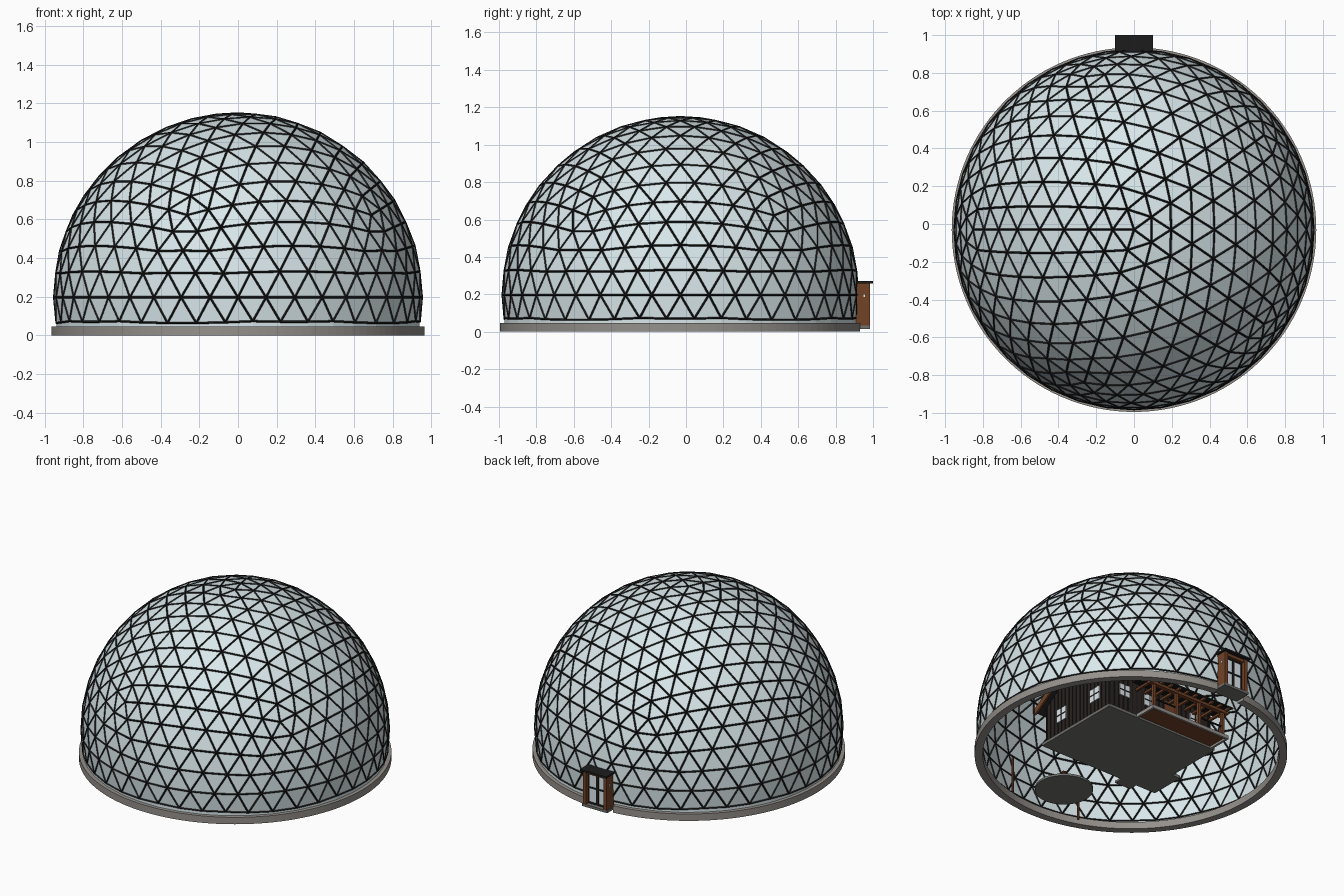
import bpy, bmesh, math
from mathutils import Matrix, Vector

if "Cube" in bpy.data.objects:
    bpy.data.objects.remove(bpy.data.objects["Cube"])

def mat(name, *rgb):
    m = bpy.data.materials.new(name)
    m.diffuse_color = (*rgb, 1)
    m.use_nodes = True
    m.node_tree.nodes["Principled BSDF"].inputs["Base Color"].default_value = m.diffuse_color
    return m

GLASS = mat("pale_glass", .70, .81, .84)
BLACK = mat("black_metal", .012, .012, .012)
STONE = mat("concrete", .30, .28, .26)
SLAB = mat("slab_grey", .16, .16, .155)
WOOD = mat("red_wood", .17, .055, .02)
SIDING = mat("dark_siding", .025, .018, .015)
PANE = mat("window_pane", .75, .82, .86)
FLAME = mat("flame", .8, .25, .03)
CY = -.03

def finish(name, bm, m):
    bmesh.ops.recalc_face_normals(bm, faces=bm.faces[:])
    me = bpy.data.meshes.new(name)
    bm.to_mesh(me)
    bm.free()
    me.materials.append(m)
    ob = bpy.data.objects.new(name, me)
    bpy.context.collection.objects.link(ob)
    return ob

def boxes(name, m, *spans):
    """Each span is (x0, x1, y0, y1, z0, z1)."""
    bm = bmesh.new()
    for x0, x1, y0, y1, z0, z1 in spans:
        M = Matrix.Translation(((x0+x1)/2, (y0+y1)/2, (z0+z1)/2)) @ Matrix.Diagonal((x1-x0, y1-y0, z1-z0, 1))
        bmesh.ops.create_cube(bm, size=1, matrix=M)
    return finish(name, bm, m)

def rods(name, m, pairs, r, r2=None, n=8):
    bm = bmesh.new()
    for a, b in pairs:
        a, b = Vector(a), Vector(b)
        d = b - a
        M = Matrix.Translation((a+b)/2) @ d.to_track_quat('Z', 'Y').to_matrix().to_4x4()
        bmesh.ops.create_cone(bm, cap_ends=True, segments=n, radius1=r,
                              radius2=r if r2 is None else r2, depth=d.length, matrix=M)
    return finish(name, bm, m)

def prism_x(name, m, profile, x0, x1):
    """Extrude a (y, z) profile along x."""
    bm = bmesh.new()
    f = bm.faces.new([bm.verts.new((x0, y, z)) for y, z in profile])
    g = bmesh.ops.extrude_face_region(bm, geom=[f])['geom']
    bmesh.ops.translate(bm, vec=(x1-x0, 0, 0), verts=[v for v in g if isinstance(v, bmesh.types.BMVert)])
    return finish(name, bm, m)

# geodesic dome: icosphere cut one row below its equator
def dome_mesh(skirt):
    bm = bmesh.new()
    bmesh.ops.create_icosphere(bm, subdivisions=4, radius=.951)
    low = [f for f in bm.faces if f.calc_center_median().z < -.122]
    bmesh.ops.delete(bm, geom=low, context='FACES')
    bmesh.ops.transform(bm, verts=bm.verts[:],
                        matrix=Matrix.Translation((0, CY, .197)) @ Matrix.Rotation(math.pi, 4, 'Z'))
    if skirt:
        rim = [e for e in bm.edges if e.is_boundary]
        g = bmesh.ops.extrude_edge_only(bm, edges=rim)['geom']
        for v in g:
            if isinstance(v, bmesh.types.BMVert):
                v.co.z = .035
    return bm

finish("dome_panels", dome_mesh(True), GLASS)
struts = finish("dome_struts", dome_mesh(False), BLACK)
w = struts.modifiers.new("wire", 'WIREFRAME')
w.thickness = .011
w.offset = 0
w.use_boundary = True

# foundation ring, open at the entrance
bm = bmesh.new()
N, gap = 120, .105
prev = first = None
for i in range(N + 1):
    a = math.pi/2 + gap + (2*math.pi - 2*gap) * i / N
    ring = [bm.verts.new((r*math.cos(a), CY + r*math.sin(a), z))
            for r, z in ((.965, 0), (.965, .047), (.915, .047), (.915, 0))]
    if prev:
        for k in range(4):
            bm.faces.new((prev[k], prev[(k+1) % 4], ring[(k+1) % 4], ring[k]))
    else:
        bm.faces.new(ring)
    prev = ring
bm.faces.new(prev)
finish("foundation_ring", bm, STONE)

# entrance porch at the back
boxes("entrance_floor", SLAB, (-.095, .095, .87, .985, .015, .032))
boxes("entrance_walls", WOOD, *[(s*.078-.012, s*.078+.012, .905, .983, .03, .26) for s in (-1, 1)],
      (-.07, .07, .93, .975, .238, .26))
boxes("entrance_roof", BLACK, (-.1, .1, .905, 1.0, .258, .27))
boxes("entrance_door_glass", PANE, (-.066, .066, .948, .952, .032, .24))
boxes("entrance_door_frame", BLACK, *[(x-.004, x+.004, .943, .957, .032, .24) for x in (-.063, -.005, .005, .063)],
      *[(-.066, .066, .943, .957, z-.005, z+.005) for z in (.037, .14, .235)])
boxes("entrance_lamps", PANE, *[(s*.091-.003, s*.091+.003, .95, .958, .185, .2) for s in (-1, 1)])

# house slab, step and raised porch deck
boxes("house_slab", SLAB, (-.36, .49, -.3, .345, 0, .02), (-.42, -.36, -.3, -.06, 0, .02),
      (-.27, -.15, -.36, -.3, 0, .015))
boxes("porch_frame", STONE, (-.34, .27, .49, .505, 0, .024), (-.34, -.325, .345, .49, 0, .024),
      (.255, .27, .345, .49, 0, .024))
boxes("porch_deck", WOOD, (-.325, .255, .345, .49, .014, .024))

# house body with battens, gable roof and trim
RIDGE, SL = .02, .64
prism_x("house_walls", SIDING, [(-.28, .02), (.32, .02), (.32, .27), (RIDGE, .46), (-.28, .27)], -.34, .47)
def gable(y):
    return .46 - abs(y - RIDGE) * SL
boxes("wall_battens", BLACK,
      *[(x-.004, x+.004, y-.004, y+.004, .02, gable(y)) for x in (-.34, .47)
        for y in [-.275 + .035*i for i in range(18)]],
      *[(x-.004, x+.004, y-.004, y+.004, .02, .26) for y in (-.28, .32)
        for x in [-.33 + .036*i for i in range(23)]])
def roof_band(t0, t1):
    e = .355
    return [(RIDGE-e, .465-e*SL+t0), (RIDGE, .465+t0), (RIDGE+e, .465-e*SL+t0),
            (RIDGE+e, .465-e*SL+t1), (RIDGE, .465+t1), (RIDGE-e, .465-e*SL+t1)]
prism_x("house_roof", BLACK, roof_band(.003, .025), -.38, .51)
for nm, x in (("left", -.39), ("right", .51)):
    prism_x("rake_trim_" + nm, WOOD, roof_band(-.015, .028), x, x + .012)
boxes("chimney", STONE, (-.41, -.34, -.25, -.15, .02, .54))

# windows: x-facing and y-facing, each with a cross bar
panes, bars = [], []
for x, ys in ((.475, (-.13, .19)), (-.345, (0, .18))):
    for y in ys:
        panes.append((x-.004, x+.004, y-.045, y+.045, .11, .2))
        bars += [(x-.007, x+.007, y-.003, y+.003, .11, .2), (x-.007, x+.007, y-.045, y+.045, .152, .158)]
for y, xs in ((.325, (.35, .15, -.22)), (-.285, (.3, .05))):
    for x in xs:
        panes.append((x-.04, x+.04, y-.004, y+.004, .13, .21))
        bars += [(x-.003, x+.003, y-.007, y+.007, .13, .21), (x-.04, x+.04, y-.007, y+.007, .167, .173)]
boxes("window_panes", PANE, *panes)
boxes("window_bars", SIDING, *bars)
boxes("house_doors", WOOD, (-.08, .03, .315, .33, .024, .22), (-.26, -.16, -.29, -.275, .02, .22))

# porch posts, beams, rail and lean-to roof
px = [-.31, -.12, .06, .24]
boxes("porch_posts", WOOD, *[(x-.01, x+.01, .467, .487, .02, .19) for x in px])
boxes("porch_beams", WOOD, (-.35, .28, .462, .492, .185, .205),
      *[(x-.008, x+.008, .33, .52, .2, .215) for x in [-.33 + .065*i for i in range(10)]])
boxes("porch_rail", BLACK, (-.31, -.12, .473, .481, .085, .093), (.06, .24, .473, .481, .085, .093))
prism_x("porch_roof", BLACK, [(.33, .25), (.525, .213), (.525, .222), (.33, .262)], -.36, .29)

# round fire pit patio
FX, FY = .036, -.63
rods("fire_pit_patio", SLAB, [((FX, FY, 0), (FX, FY, .015))], .18, n=40)
rods("fire_pit_bowl", STONE, [((FX, FY, .015), (FX, FY, .045))], .06, n=16)
ang = [i*math.pi/3 for i in range(6)]
rods("fire_logs", WOOD, [((FX+.04*math.cos(a), FY+.04*math.sin(a), .04),
                          (FX-.012*math.cos(a), FY-.012*math.sin(a), .13)) for a in ang], .007)
rods("fire_flame", FLAME, [((FX, FY, .045), (FX, FY, .12))], .022, 0)

# pair of front posts
rods("garden_posts", WOOD, [((s*.265, -.85, 0), (s*.265, -.85, .24)) for s in (-1, 1)], .008)
